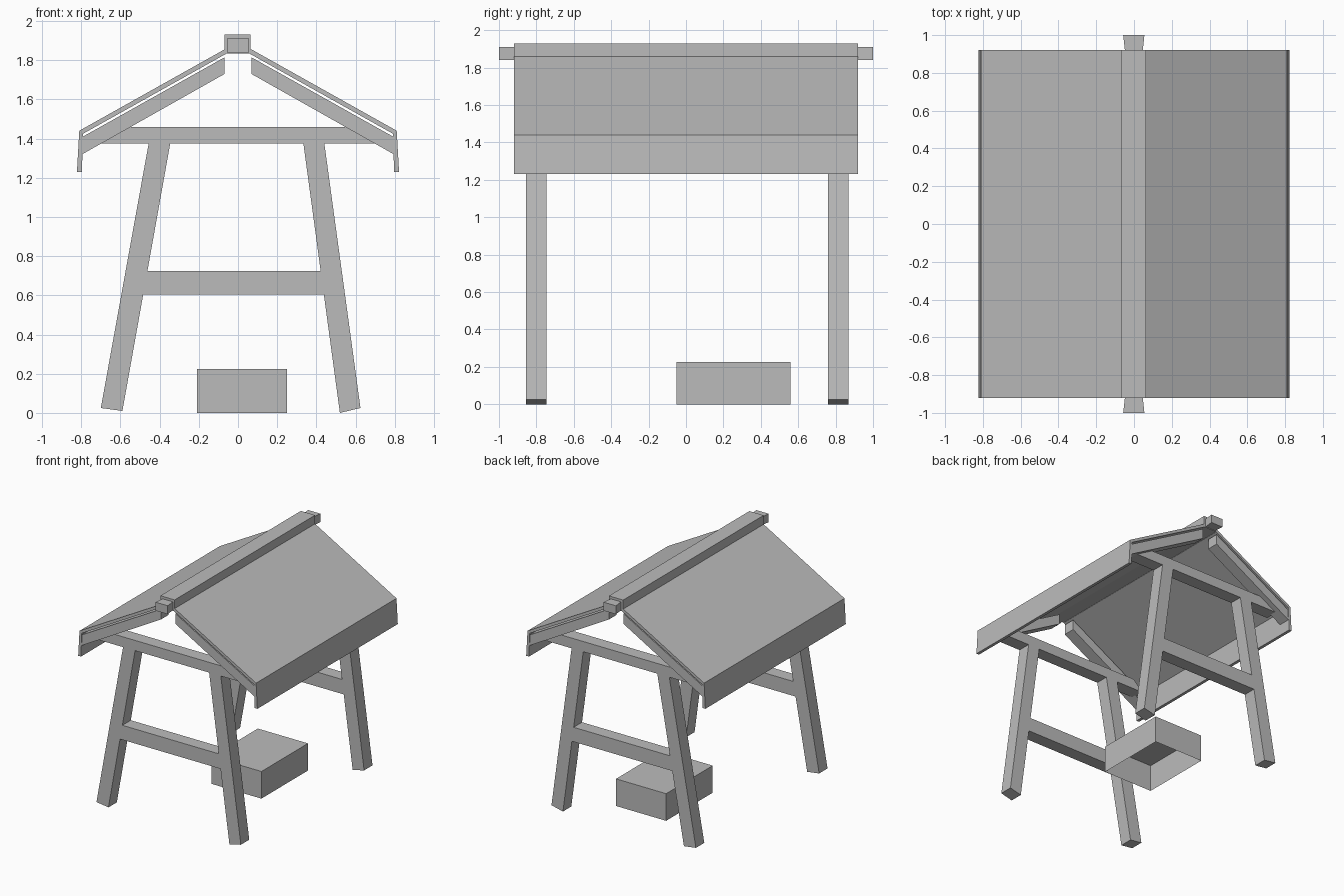
import bpy, bmesh

cube = bpy.data.objects.get("Cube")
if cube:
    bpy.data.objects.remove(cube, do_unlink=True)

# One flat colour throughout
grey = bpy.data.materials.new("plain grey")
grey.use_nodes = True
GREY = (0.5, 0.5, 0.5, 1.0)
grey.diffuse_color = GREY
grey.node_tree.nodes["Principled BSDF"].inputs["Base Color"].default_value = GREY


def finish(name, bm):
    bmesh.ops.recalc_face_normals(bm, faces=bm.faces)
    mesh = bpy.data.meshes.new(name)
    bm.to_mesh(mesh)
    bm.free()
    mesh.materials.append(grey)
    obj = bpy.data.objects.new(name, mesh)
    bpy.context.collection.objects.link(obj)
    return obj


def prism(name, profile, y0, y1):
    """Extrude an (x, z) outline along y."""
    bm = bmesh.new()
    face = bm.faces.new([bm.verts.new((x, y0, z)) for x, z in profile])
    out = bmesh.ops.extrude_face_region(bm, geom=[face])["geom"]
    moved = [v for v in out if isinstance(v, bmesh.types.BMVert)]
    bmesh.ops.translate(bm, verts=moved, vec=(0, y1 - y0, 0))
    return finish(name, bm)


def rect(x0, x1, z0, z1):
    return [(x0, z0), (x1, z0), (x1, z1), (x0, z1)]


# Roof slopes with turned-down eaves, and the rafters under each end
roof = [(0.06, 1.86), (0.81, 1.44), (0.822, 1.23), (0.797, 1.23),
        (0.79, 1.425), (0.06, 1.833)]
rafter = [(0.068, 1.815), (0.795, 1.408), (0.795, 1.32), (0.068, 1.73)]
for side, sx in (("left", 1), ("right", -1)):
    prism(f"{side}_roof_slope", [(sx * x, z) for x, z in roof], -0.92, 0.92)
    for end, sy in (("front", -1), ("back", 1)):
        prism(f"{end}_{side}_rafter", [(sx * x, z) for x, z in rafter],
              sy * 0.915, sy * 0.815)

# Ridge cap and the beam ends that flare out of it
prism("ridge_cap", rect(-0.068, 0.063, 1.835, 1.93), -0.92, 0.92)
for end, sy in (("front", -1), ("back", 1)):
    beam = prism(f"{end}_ridge_beam_end", rect(-0.057, 0.055, 1.84, 1.91),
                 sy * 0.91, sy)
    for v in beam.data.vertices:
        if abs(v.co.y) < 0.95:
            v.co.x *= 0.83

# End frames: splayed legs, crossbar and tie beam
right_leg = [(-0.70, 0.025), (-0.59, 0.01), (-0.345, 1.38), (-0.455, 1.38)]
left_leg = [(0.52, 0.0), (0.625, 0.025), (0.44, 1.38), (0.333, 1.38)]
crossbar = [(-0.49, 0.605), (0.443, 0.605), (0.425, 0.725), (-0.465, 0.725)]
tie = [(-0.71, 1.375), (0.71, 1.375), (0.62, 1.46), (-0.62, 1.46)]
for end, y0, y1 in (("front", -0.855, -0.745), ("back", 0.76, 0.87)):
    for part, outline in (("right_leg", right_leg), ("left_leg", left_leg),
                          ("crossbar", crossbar), ("tie_beam", tie)):
        prism(f"{end}_{part}", outline, y0, y1)

# Box on the ground, open underneath
box = prism("ground_box", rect(-0.21, 0.25, 0.0, 0.225), -0.05, 0.56)
bm = bmesh.new()
bm.from_mesh(box.data)
under = [f for f in bm.faces if f.normal.z < -0.9]
bmesh.ops.delete(bm, geom=under, context="FACES_ONLY")
bm.to_mesh(box.data)
bm.free()
